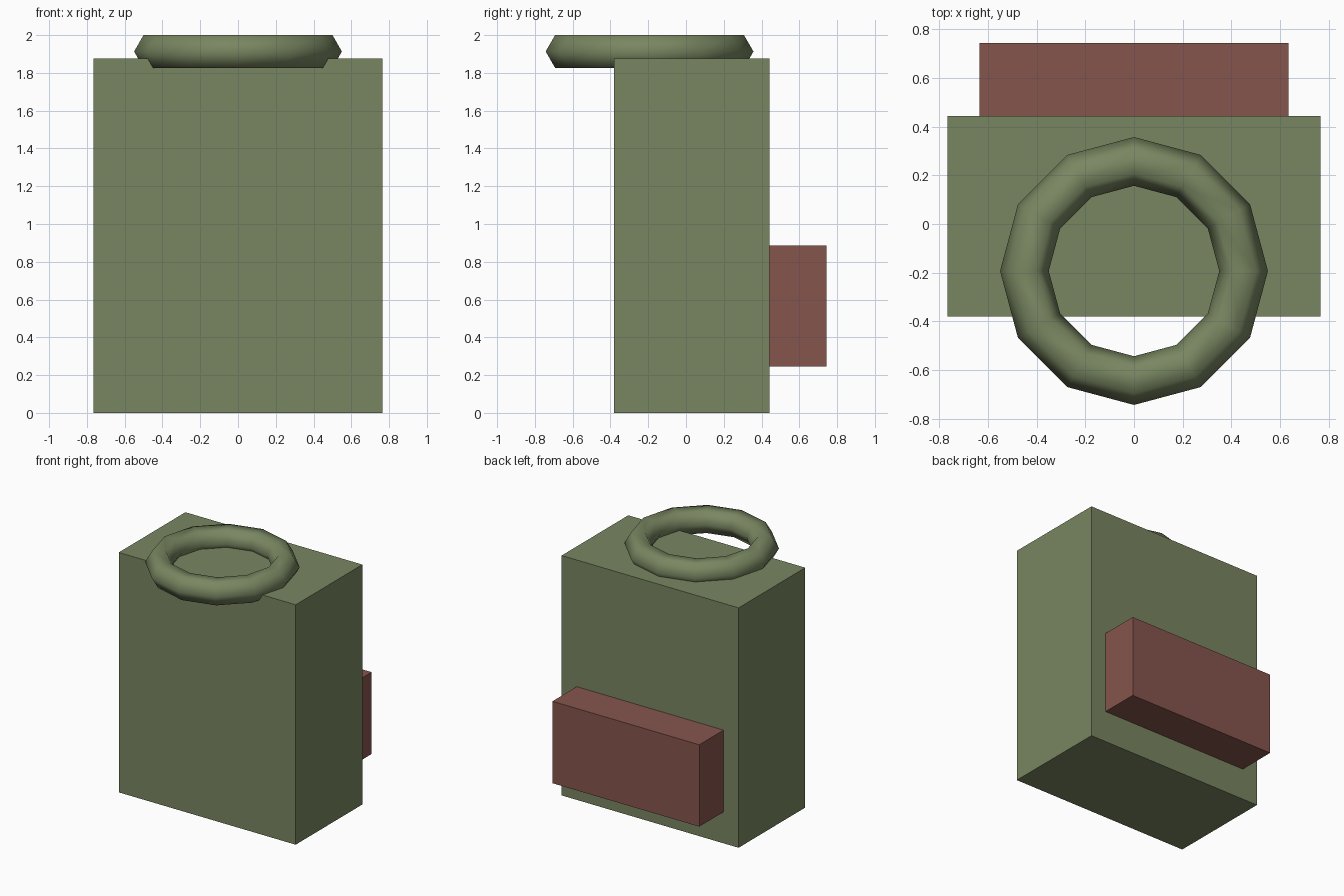
import bpy

if "Cube" in bpy.data.objects:
    bpy.data.objects.remove(bpy.data.objects["Cube"])


def material(name, rgb):
    mat = bpy.data.materials.new(name)
    mat.diffuse_color = (*rgb, 1)
    mat.use_nodes = True
    mat.node_tree.nodes["Principled BSDF"].inputs["Base Color"].default_value = mat.diffuse_color
    return mat


def box(name, lo, hi, mat):
    centre = [(a + b) / 2 for a, b in zip(lo, hi)]
    bpy.ops.mesh.primitive_cube_add(size=1, location=centre)
    ob = bpy.context.object
    ob.name = name
    ob.scale = [b - a for a, b in zip(lo, hi)]
    bpy.ops.object.transform_apply(location=False, rotation=False, scale=True)
    ob.data.materials.append(mat)
    return ob


green = material("olive_fabric", (0.19, 0.24, 0.12))
red = material("red_fabric", (0.24, 0.09, 0.075))

# Main bag and its pocket on the back
box("bag_body", (-0.765, -0.38, 0), (0.765, 0.443, 1.875), green)
box("pocket", (-0.635, 0.443, 0.245), (0.635, 0.743, 0.885), red)

# Smooth low-poly ring, partly sunk into the top and overhanging the front
bpy.ops.mesh.primitive_torus_add(
    major_segments=12, minor_segments=6, major_radius=0.45, minor_radius=0.1,
    location=(0, -0.193, 1.9134))
ring = bpy.context.object
ring.name = "top_ring"
ring.data.materials.append(green)
bpy.ops.object.shade_smooth()
